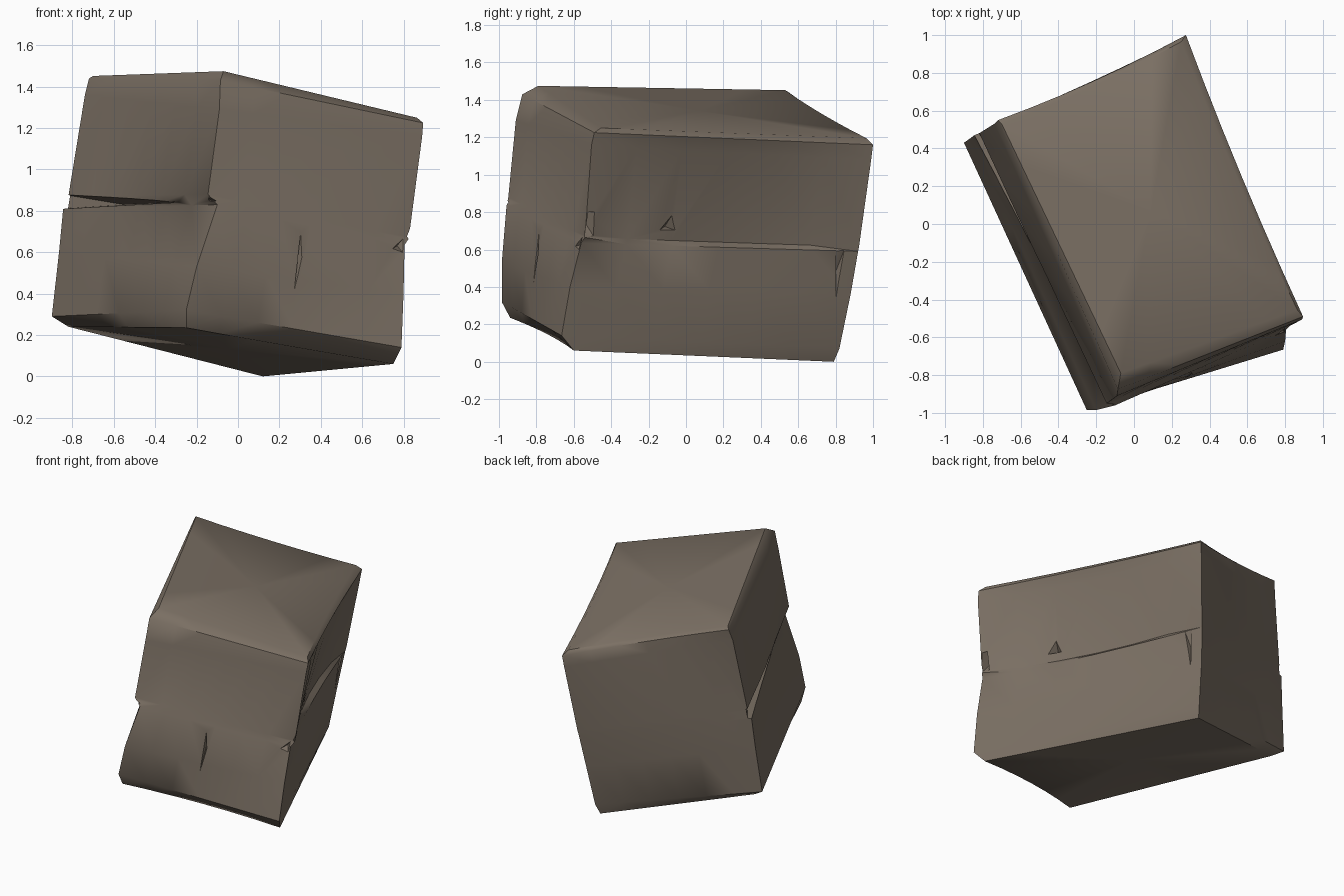
import bpy, bmesh
from mathutils import Vector

if "Cube" in bpy.data.objects:
    bpy.data.objects.remove(bpy.data.objects["Cube"])

stone = bpy.data.materials.new("brown_stone")
stone.diffuse_color = (0.20, 0.163, 0.128, 1)
stone.use_nodes = True
stone.node_tree.nodes["Principled BSDF"].inputs["Base Color"].default_value = stone.diffuse_color

# Corner positions of each ring, bottom to top: left, front, right, back
RINGS = [
    [(-.82, .40, .24), (-.25, -.94, .235), (.75, -.60, .06), (.12, .79, .0)],
    [(-.90, .43, .29), (-.25, -.985, .32), (.79, -.665, .14), (.14, .82, .07)],
    [(-.865, .455, .6), (-.20, -.985, .53), (.80, -.62, .40), (.17, .88, .36)],
    [(-.845, .47, .81), (-.10, -.96, .83), (.805, -.56, .635), (.20, .92, .59)],
    [(-.82, .48, .87), (-.145, -.95, .88), (.825, -.54, .665), (.205, .925, .615)],
    [(-.74, .53, 1.36), (-.09, -.91, 1.29), (.89, -.505, 1.16), (.265, .99, 1.08)],
    [(-.72, .55, 1.44), (-.085, -.875, 1.43), (.895, -.49, 1.225), (.275, 1.0, 1.16)],
    [(-.70, .53, 1.452), (-.07, -.79, 1.475), (.865, -.455, 1.25), (.25, .965, 1.195)],
]
# Outward bulge in the middle of each side (left, front, right, back) per ring
BULGE = [(0, -.03, 0, 0), (0, 0, 0, 0), (0, 0, -.01, 0), (0, 0, -.025, 0),
         (0, 0, -.075, 0), (0, 0, -.04, -.01), (0, 0, -.015, -.02), (0, 0, -.015, -.02)]
N = 6


def ring_points(corners, bulge):
    pts = []
    for s in range(4):
        a, b = Vector(corners[s]), Vector(corners[(s + 1) % 4])
        d = b - a
        out = Vector((d.y, -d.x, 0)).normalized()
        for i in range(N):
            t = i / N
            pts.append(a.lerp(b, t) + out * bulge[s] * (4 * t * (1 - t)))
    return pts


# Main boulder: lofted rings with capped ends
bm = bmesh.new()
rows = [[bm.verts.new(p) for p in ring_points(c, b)] for c, b in zip(RINGS, BULGE)]
M = 4 * N
for lo, hi in zip(rows, rows[1:]):
    for i in range(M):
        j = (i + 1) % M
        bm.faces.new((lo[i], lo[j], hi[j], hi[i]))
caps = [bm.faces.new(rows[0][::-1]), bm.faces.new(rows[-1])]
bmesh.ops.poke(bm, faces=caps)
bmesh.ops.triangulate(bm, faces=bm.faces[:])
bmesh.ops.recalc_face_normals(bm, faces=bm.faces[:])
mesh = bpy.data.meshes.new("boulder")
bm.to_mesh(mesh)
bm.free()
mesh.materials.append(stone)
rock = bpy.data.objects.new("boulder", mesh)
bpy.context.collection.objects.link(rock)

# Cracks: pointed wedges, each given by mouth triangle, outward normal, depth, mouth scale
LEFT, FRONT, RIGHT = (-.91, -.41, .15), (.36, -.93, 0), (.92, .38, 0)
CRACKS = [
    ([(-.88, .60, .885), (-.89, .59, .805), (-.15, -.97, .845)], LEFT, .10, 1.08),
    ([(.32, -.81, .78), (.27, -.85, .34), (.33, -.82, .58)], FRONT, .08, 1.3),
    ([(.73, -.60, .61), (.80, -.57, .585), (.82, -.55, .70)], FRONT, .04, 1.0),
    ([(.66, -.16, .69), (.58, -.02, .69), (.60, -.07, .79)], RIGHT, .08, 1.3),
    ([(.25, .80, .61), (.23, .85, .61), (.22, .81, .20)], RIGHT, .06, 1.3),
    ([(.83, -.55, .65), (.80, -.49, .66), (.81, -.51, .90)], RIGHT, .05, 1.2),
    ([(-.20, -.95, .83), (-.08, -.96, .845), (-.15, -.95, .88)], (-.2, -1, 0), .05, 1.0),
]
bm = bmesh.new()
for tri, normal, depth, scale in CRACKS:
    n = Vector(normal).normalized()
    mouth = [Vector(p) for p in tri]
    centre = sum(mouth, Vector()) / 3
    vs = [bm.verts.new(centre + (p - centre) * scale + n * .02) for p in mouth]
    vs.append(bm.verts.new(centre - n * depth))
    for f in ((0, 1, 2), (0, 1, 3), (1, 2, 3), (2, 0, 3)):
        bm.faces.new([vs[k] for k in f])
bmesh.ops.recalc_face_normals(bm, faces=bm.faces[:])
cut_mesh = bpy.data.meshes.new("crack_cutter")
bm.to_mesh(cut_mesh)
bm.free()
cut_mesh.materials.append(stone)
cutter = bpy.data.objects.new("crack_cutter", cut_mesh)
bpy.context.collection.objects.link(cutter)
cutter.hide_render = True

bpy.context.view_layer.objects.active = rock
rock.select_set(True)
mod = rock.modifiers.new("cracks", 'BOOLEAN')
mod.operation = 'DIFFERENCE'
mod.solver = 'EXACT'
mod.use_self = True
mod.object = cutter
bpy.ops.object.modifier_apply(modifier=mod.name)
bpy.data.objects.remove(cutter)
bpy.ops.object.shade_smooth_by_angle(angle=0.75)
